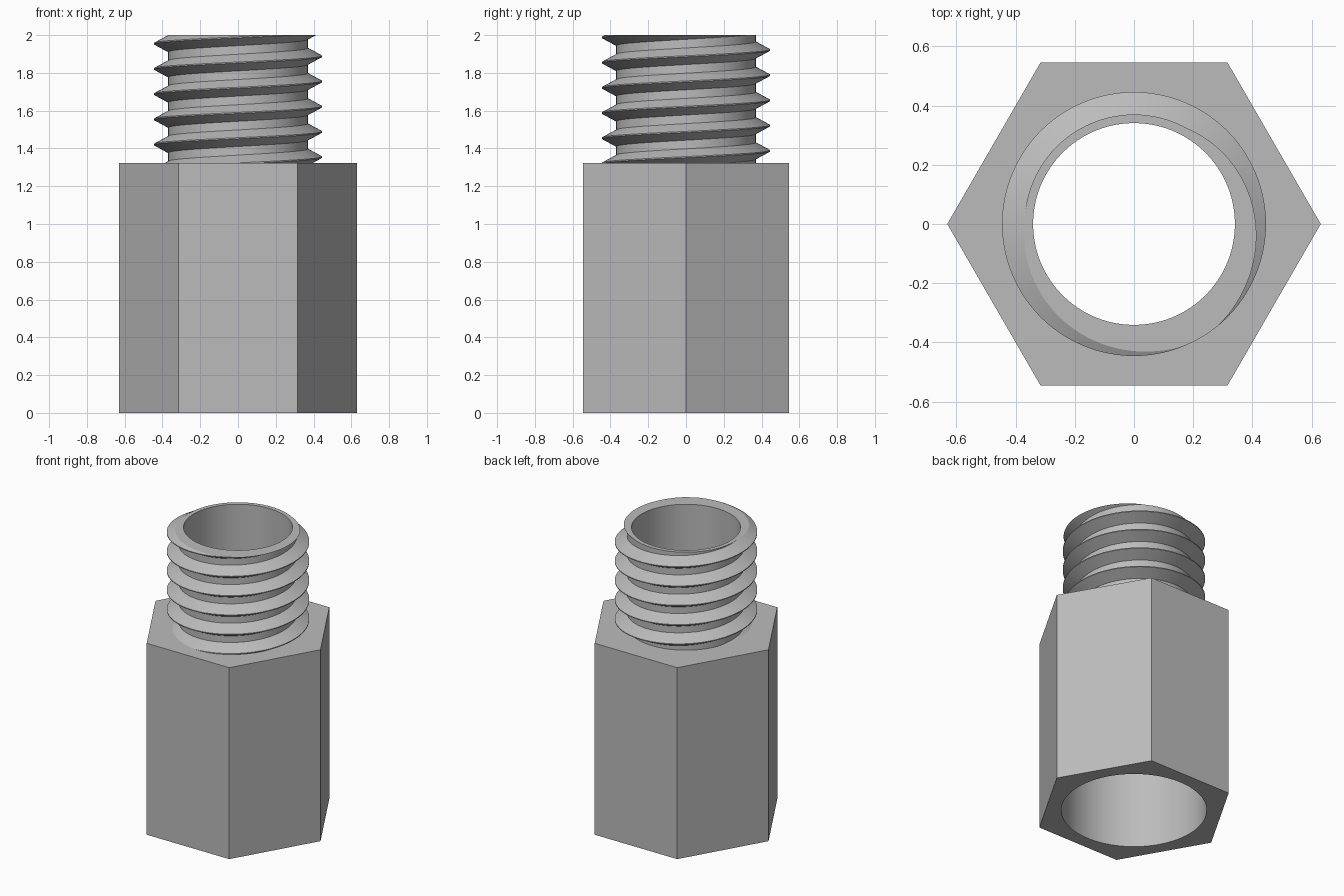
import bpy, bmesh, math
from mathutils import Vector

cube = bpy.data.objects.get("Cube")
if cube:
    bpy.data.objects.remove(cube, do_unlink=True)

SHOULDER, TOP = 1.323, 2.0
HEX_R, SOCKET_R, HOLE_R = 0.631, 0.455, 0.341
SOCKET_DEPTH = 1.0
ROOT_R, CREST_R, PITCH = 0.37, 0.446, 0.1335
SEGMENTS = 96

metal = bpy.data.materials.new("grey metal")
metal.use_nodes = True
GREY = (0.5, 0.5, 0.5, 1)
metal.diffuse_color = GREY
metal.node_tree.nodes["Principled BSDF"].inputs["Base Color"].default_value = GREY


def ring(bm, radius, z, sides):
    """Closed loop of edges; returns its vertices and edges."""
    verts = [bm.verts.new((radius * math.cos(a), radius * math.sin(a), z))
             for a in (2 * math.pi * i / sides for i in range(sides))]
    edges = [bm.edges.new((verts[i - 1], verts[i])) for i in range(sides)]
    return verts, edges


def wall(bm, low, high):
    """Quads between two rings of equal count."""
    for i in range(len(low)):
        bm.faces.new((low[i - 1], low[i], high[i], high[i - 1]))


def cap(bm, edges, up):
    """Flat face with a hole, turned up or down."""
    made = bmesh.ops.triangle_fill(bm, edges=edges, use_beauty=True)["geom"]
    for f in made:
        if isinstance(f, bmesh.types.BMFace):
            f.normal_update()
            if f.normal.z * up < 0:
                f.normal_flip()


def finish(bm, name):
    mesh = bpy.data.meshes.new(name)
    bm.to_mesh(mesh)
    bm.free()
    mesh.materials.append(metal)
    obj = bpy.data.objects.new(name, mesh)
    bpy.context.collection.objects.link(obj)
    bpy.ops.object.select_all(action="DESELECT")
    obj.select_set(True)
    bpy.context.view_layer.objects.active = obj
    bpy.ops.object.shade_smooth_by_angle(angle=math.radians(25))


# Hexagonal body with its shoulder and bottom rim
bm = bmesh.new()
low, low_edges = ring(bm, HEX_R, 0, 6)
high, high_edges = ring(bm, HEX_R, SHOULDER, 6)
wall(bm, low, high)
cap(bm, low_edges + ring(bm, SOCKET_R, 0, SEGMENTS)[1], -1)
cap(bm, high_edges + ring(bm, HOLE_R, SHOULDER, SEGMENTS)[1], 1)
finish(bm, "hex_body")

# Stepped bore: wide socket below, narrow hole through the stud
bm = bmesh.new()
steps = [(HOLE_R, TOP), (HOLE_R, SOCKET_DEPTH), (SOCKET_R, SOCKET_DEPTH), (SOCKET_R, 0)]
rings = [ring(bm, r, z, SEGMENTS)[0] for r, z in steps]
for a, b in zip(rings, rings[1:]):
    wall(bm, a, b)
finish(bm, "bore")

# Right-handed helical thread, swept past both ends and trimmed flat
bm = bmesh.new()
profile = [(ROOT_R, -0.044), (CREST_R, -0.003), (CREST_R, 0.003),
           (ROOT_R, 0.044), (ROOT_R, PITCH - 0.044)]
first_crest = 1.888 - 6 * PITCH
previous = None
for i in range(8 * SEGMENTS + 1):
    turn = i / SEGMENTS
    a = 2 * math.pi * turn
    row = [bm.verts.new((r * math.cos(a), r * math.sin(a), first_crest + turn * PITCH + dz))
           for r, dz in profile]
    if previous:
        for j in range(len(profile) - 1):
            bm.faces.new((previous[j], row[j], row[j + 1], previous[j + 1]))
    previous = row
bmesh.ops.remove_doubles(bm, verts=bm.verts, dist=0.0005)
for height, side in ((SHOULDER, -1), (TOP, 1)):
    bmesh.ops.bisect_plane(bm, geom=bm.verts[:] + bm.edges[:] + bm.faces[:], dist=1e-6,
                           plane_co=Vector((0, 0, height)),
                           plane_no=Vector((0, 0, side)), clear_outer=True)
rim = [e for e in bm.edges if e.is_boundary and all(v.co.z > TOP - 1e-4 for v in e.verts)]
cap(bm, rim + ring(bm, HOLE_R, TOP, SEGMENTS)[1], 1)
finish(bm, "threaded_stud")
